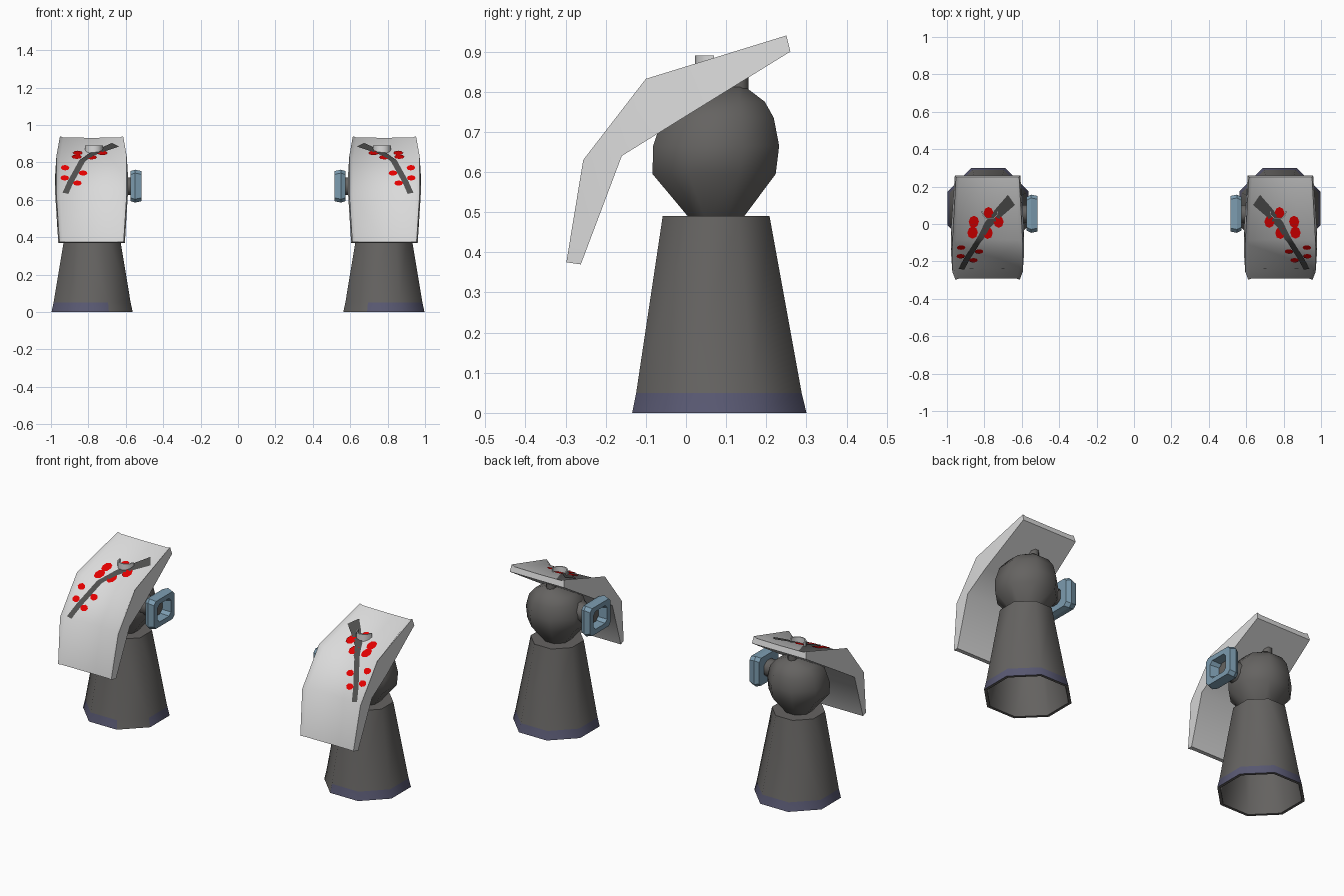
import bpy, bmesh, math
from mathutils import Vector

if "Cube" in bpy.data.objects:
    bpy.data.objects.remove(bpy.data.objects["Cube"])


def material(name, rgb):
    m = bpy.data.materials.new(name)
    m.diffuse_color = (*rgb, 1)
    m.use_nodes = True
    m.node_tree.nodes["Principled BSDF"].inputs["Base Color"].default_value = m.diffuse_color
    return m


CHARCOAL = material("charcoal", (0.13, 0.125, 0.12))
VIOLET = material("dusky violet trim", (0.10, 0.10, 0.17))
IVORY = material("pale grey plate", (0.70, 0.70, 0.70))
STEEL = material("steel blue", (0.20, 0.33, 0.43))
RED = material("red blossom", (0.85, 0.0, 0.0))
BARK = material("dark bark", (0.08, 0.08, 0.078))

CX = 0.78                                   # distance of each arm from centre
UP_FRONT = Vector((0, -0.7, 0.7))           # outward direction of the painted sheets


def build(name, verts, faces, mats, side, angle=50, outward=None):
    """Make an object; verts are given for the +x side and flipped for the other."""
    me = bpy.data.meshes.new(name)
    me.from_pydata([(side * v[0], v[1], v[2]) for v in verts], [], faces)
    bm = bmesh.new()
    bm.from_mesh(me)
    bmesh.ops.recalc_face_normals(bm, faces=bm.faces)
    bm.normal_update()
    if outward:
        total = sum((f.normal * f.calc_area() for f in bm.faces), Vector())
        if total.dot(outward) < 0:
            bmesh.ops.reverse_faces(bm, faces=bm.faces[:])
    bm.to_mesh(me)
    bm.free()
    for m in mats:
        me.materials.append(m)
    ob = bpy.data.objects.new(name, me)
    bpy.context.collection.objects.link(ob)
    bpy.ops.object.select_all(action='DESELECT')
    ob.select_set(True)
    bpy.context.view_layer.objects.active = ob
    bpy.ops.object.shade_smooth_by_angle(angle=math.radians(angle))
    return ob


def loft(rings, caps=True, loop=False):
    """Join equal closed rings of points."""
    n, k = len(rings[0]), len(rings)
    verts = [p for r in rings for p in r]
    faces = []
    for i in range(k if loop else k - 1):
        a, b = i * n, (i + 1) % k * n
        faces += [(a + j, a + (j + 1) % n, b + (j + 1) % n, b + j) for j in range(n)]
    if caps and not loop:
        faces += [tuple(range(n)), tuple(range((k - 1) * n, k * n))]
    return verts, faces


def circle_z(r, y, z, n=8, turn=0.5):
    return [(CX + r * math.cos((i + turn) * math.tau / n),
             y + r * math.sin((i + turn) * math.tau / n), z) for i in range(n)]


def circle_x(r, x, y, z, n=8):
    return [(x, y + r * math.cos((i + .5) * math.tau / n),
             z + r * math.sin((i + .5) * math.tau / n)) for i in range(n)]


def chamfered_x(x, hy, hz, c, y=0.055, z=0.673):
    """Rectangle with cut corners in the plane of constant x."""
    q = [(hy, hz - c), (hy - c, hz), (c - hy, hz), (-hy, hz - c),
         (-hy, c - hz), (c - hy, -hz), (hy - c, -hz), (hy, c - hz)]
    return [(x, y + a, z + b) for a, b in q]


# Shoulder plate surface: ridge line, rim line (y, z) and half width per station
RIDGE = [(0.25, 0.94), (-0.10, 0.832), (-0.256, 0.63), (-0.298, 0.375)]
RIM = [(0.26, 0.90), (-0.02, 0.727), (-0.16, 0.64), (-0.262, 0.37)]
HALF = [0.175, 0.195, 0.195, 0.178]
# Cross-section: slightly sunken panel, raised border, then the side wall
DROP = [(0, .22), (0.86, .18), (0.965, 0), (1, 1)]


def plate_point(t, s):
    """Point at t (-1..1 across) and s (0..3 along, top to bottom)."""
    i = min(int(s), 2)
    f = s - i
    a = abs(t)
    for (t0, d0), (t1, d1) in zip(DROP, DROP[1:]):
        if a <= t1 + 1e-6:
            d = d0 + (d1 - d0) * (a - t0) / (t1 - t0)
            break
    mix = lambda p, q: p + (q - p) * f
    ridge = [mix(RIDGE[i][k], RIDGE[i + 1][k]) for k in (0, 1)]
    rim = [mix(RIM[i][k], RIM[i + 1][k]) for k in (0, 1)]
    return Vector((CX + 0.003 + t * mix(HALF[i], HALF[i + 1]),
                   ridge[0] + (rim[0] - ridge[0]) * d,
                   ridge[1] + (rim[1] - ridge[1]) * d))


def paint_point(u, s):
    """Point floating just above the plate; u is the sideways offset in units."""
    p = plate_point(u / 0.193, s)
    tilt = math.radians(72 - 22 * min(max(s - 0.5, 0), 2.5))
    return p + Vector((0, -math.cos(tilt), math.sin(tilt))) * 0.005


BRANCH = [(-.135, .36), (-.07, .54), (0, .76), (.05, 1.04), (.08, 1.35), (.11, 1.65), (.138, 2.0)]
BLOSSOMS = [(-.005, .57, .027), (-.06, .71, .028), (.075, .71, .028), (0, .89, .028),
            (.08, .88, .028), (.14, 1.25, .023), (.045, 1.4, .023), (.142, 1.55, .023),
            (.075, 1.7, .023)]
STRETCH = 0.29                              # length of one station step

for side in (1, -1):
    tag = "right" if side > 0 else "left"

    # Flared hollow sleeve with a stained hem
    rings = [circle_z(r, y, z) for r, y, z in
             [(0.12, .075, .47), (0.218, .083, 0), (0.235, .083, 0),
              (0.223, .082, .05), (0.144, .075, .49), (0.08, .075, .49)]]
    sleeve = build("sleeve_" + tag, *loft(rings), [CHARCOAL, VIOLET], side)
    for p in sleeve.data.polygons:
        if p.center.z < 0.04 and p.normal.z > -0.5 and p.index % 8 != 4:
            p.material_index = 1

    # Faceted shoulder ball
    rings = [circle_z(r, y, z) for r, y, z in
             [(.072, .075, .485), (.166, .07, .595), (.17, .075, .665),
              (.150, .08, .735), (.115, .09, .775), (.03, .12, .812)]]
    build("shoulder_ball_" + tag, *loft(rings), [CHARCOAL], side)

    # Short axle and square socket frame facing inward
    rings = [circle_x(r, x, .055, .673) for r, x in [(.075, .66), (.05, .615), (.05, .56)]]
    build("axle_" + tag, *loft(rings), [CHARCOAL], side)
    rings = [chamfered_x(.515, .095, .08, .018), chamfered_x(.55, .102, .088, .018),
             chamfered_x(.575, .09, .08, .018), chamfered_x(.575, .045, .04, .015),
             chamfered_x(.515, .062, .052, .018)]
    build("socket_frame_" + tag, *loft(rings, loop=True), [STEEL], side, 30)

    # Bent shoulder plate with a flat underside
    rings = [[plate_point(t, s) for t in (-1, -.965, -.86, 0, .86, .965, 1)] for s in range(4)]
    build("shoulder_plate_" + tag, *loft(rings), [IVORY], side, 48)

    # Thin arched lip on the plate and the pin below it
    verts = []
    for k in range(7):
        a = math.pi + k * math.pi / 6
        for r, z in ((.047, .845), (.047, .89), (.04, .89), (.04, .845)):
            verts.append((CX - .01 + r * math.cos(a), .07 + r * math.sin(a), z))
    faces = [(4 * k + j, 4 * k + (j + 1) % 4, 4 * k + 4 + (j + 1) % 4, 4 * k + 4 + j)
             for k in range(6) for j in range(4)] + [(0, 1, 2, 3), (24, 25, 26, 27)]
    build("plate_lip_" + tag, verts, faces, [IVORY], side, 40)
    build("plate_pin_" + tag, *loft([circle_z(.028, .13, z) for z in (.79, .85)]),
          [CHARCOAL], side)

    # Painted branch: a tapering strip laid on the plate
    pts = []
    for (u0, s0), (u1, s1) in zip(BRANCH, BRANCH[1:]):
        pts += [(u0 + (u1 - u0) * k / 4, s0 + (s1 - s0) * k / 4) for k in range(4)]
    pts.append(BRANCH[-1])
    verts = []
    for i, (u, s) in enumerate(pts):
        a, b = pts[max(i - 1, 0)], pts[min(i + 1, len(pts) - 1)]
        d = Vector((b[0] - a[0], (b[1] - a[1]) * STRETCH)).normalized()
        w = 0.03 - 0.014 * min(1, i / 10)
        verts += [paint_point(u + k * w * d.y, s - k * w * d.x / STRETCH) for k in (-1, 0, 1)]
    faces = [(3 * i + c, 3 * i + c + 1, 3 * i + c + 4, 3 * i + c + 3)
             for i in range(len(pts) - 1) for c in (0, 1)]
    build("painted_branch_" + tag, verts, faces, [BARK], side, 50, UP_FRONT)

    # Painted blossoms beside the branch
    verts, faces = [], []
    for u, s, size in BLOSSOMS:
        base = len(verts)
        verts.append(paint_point(u, s))
        for k in range(8):
            a = k * math.tau / 8
            verts.append(paint_point(u + size * math.cos(a), s + size * math.sin(a) / STRETCH))
        faces += [(base, base + 1 + k, base + 1 + (k + 1) % 8) for k in range(8)]
    build("painted_blossoms_" + tag, verts, faces, [RED], side, 50, UP_FRONT)
